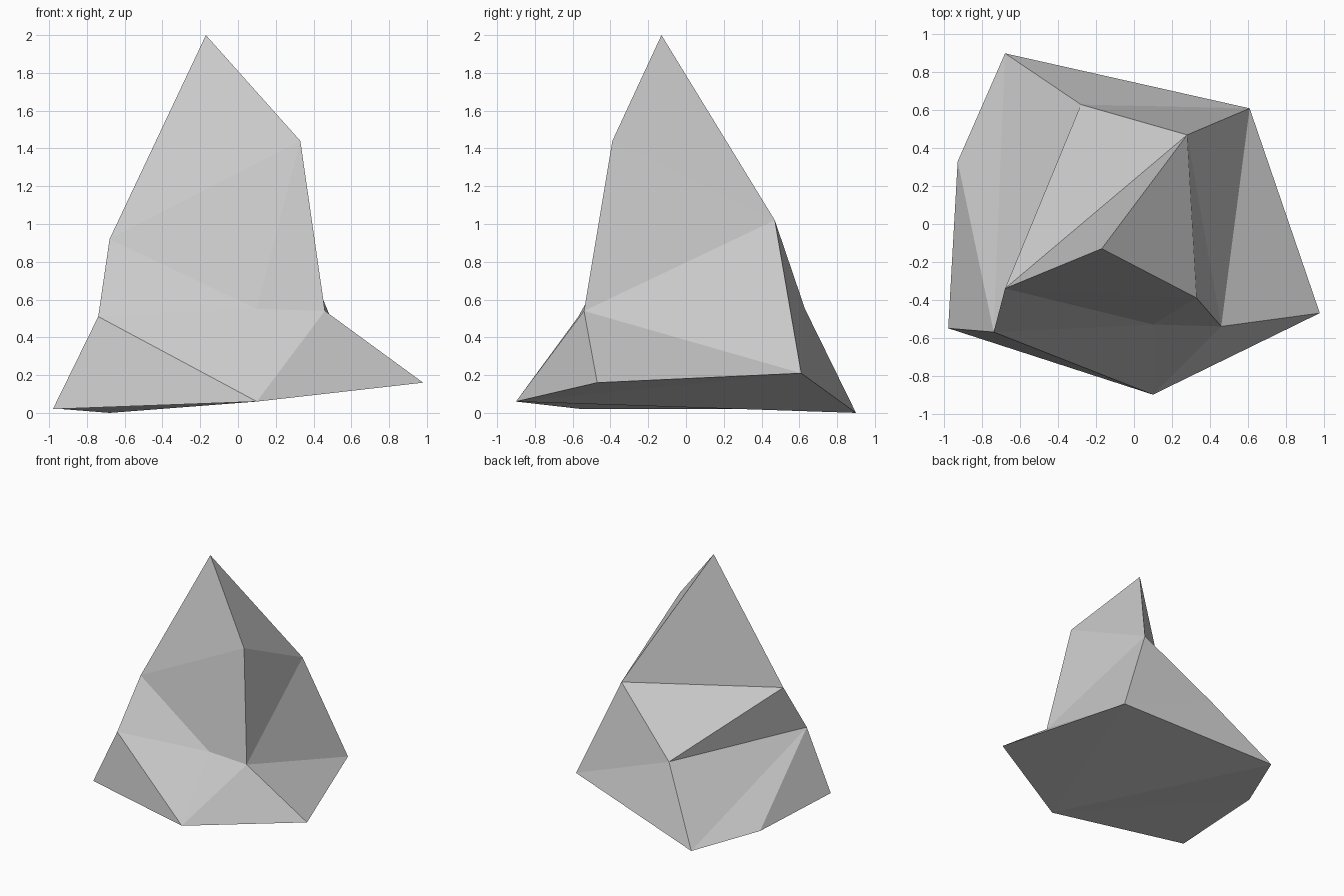
import bpy, bmesh

if "Cube" in bpy.data.objects:
    bpy.data.objects.remove(bpy.data.objects["Cube"])

# Rock corners, grouped by height
corners = {
    # peak and shoulders
    "P": (-0.17, -0.13, 2.00), "Q": (0.33, -0.39, 1.44),
    "R": (0.28, 0.47, 1.02), "S": (-0.68, -0.34, 0.92),
    # waist
    "T": (0.46, -0.54, 0.54), "U": (0.10, -0.53, 0.55),
    "V": (-0.74, -0.57, 0.51), "C": (-0.28, 0.63, 0.55),
    # foot
    "W": (-0.98, -0.55, 0.02), "X": (0.10, -0.90, 0.06),
    "Y": (0.98, -0.47, 0.16), "Z": (0.61, 0.61, 0.21),
    "A": (-0.68, 0.90, 0.00), "B": (-0.93, 0.33, 0.02),
}

# Facets, one triangle per three letters
facets = (
    "PRS PQS PRQ "              # peak
    "SQU QTU QRT RCS SCV "      # upper sides
    "SUV VUX UTX TYX VWX "      # front foot
    "RZT ZYT RZC ZAC "          # right and back foot
    "CAV ABV BWV "              # left foot
    "XYZ XZA XAB XBW"           # underside
).split()

bm = bmesh.new()
verts = {k: bm.verts.new(co) for k, co in corners.items()}
for f in facets:
    bm.faces.new([verts[k] for k in f])
bmesh.ops.recalc_face_normals(bm, faces=bm.faces)

mesh = bpy.data.meshes.new("rock")
bm.to_mesh(mesh)
bm.free()

stone = bpy.data.materials.new("grey stone")
stone.diffuse_color = (0.6, 0.6, 0.6, 1)
stone.use_nodes = True
stone.node_tree.nodes["Principled BSDF"].inputs["Base Color"].default_value = stone.diffuse_color
mesh.materials.append(stone)
rock = bpy.data.objects.new("rock", mesh)
bpy.context.collection.objects.link(rock)
